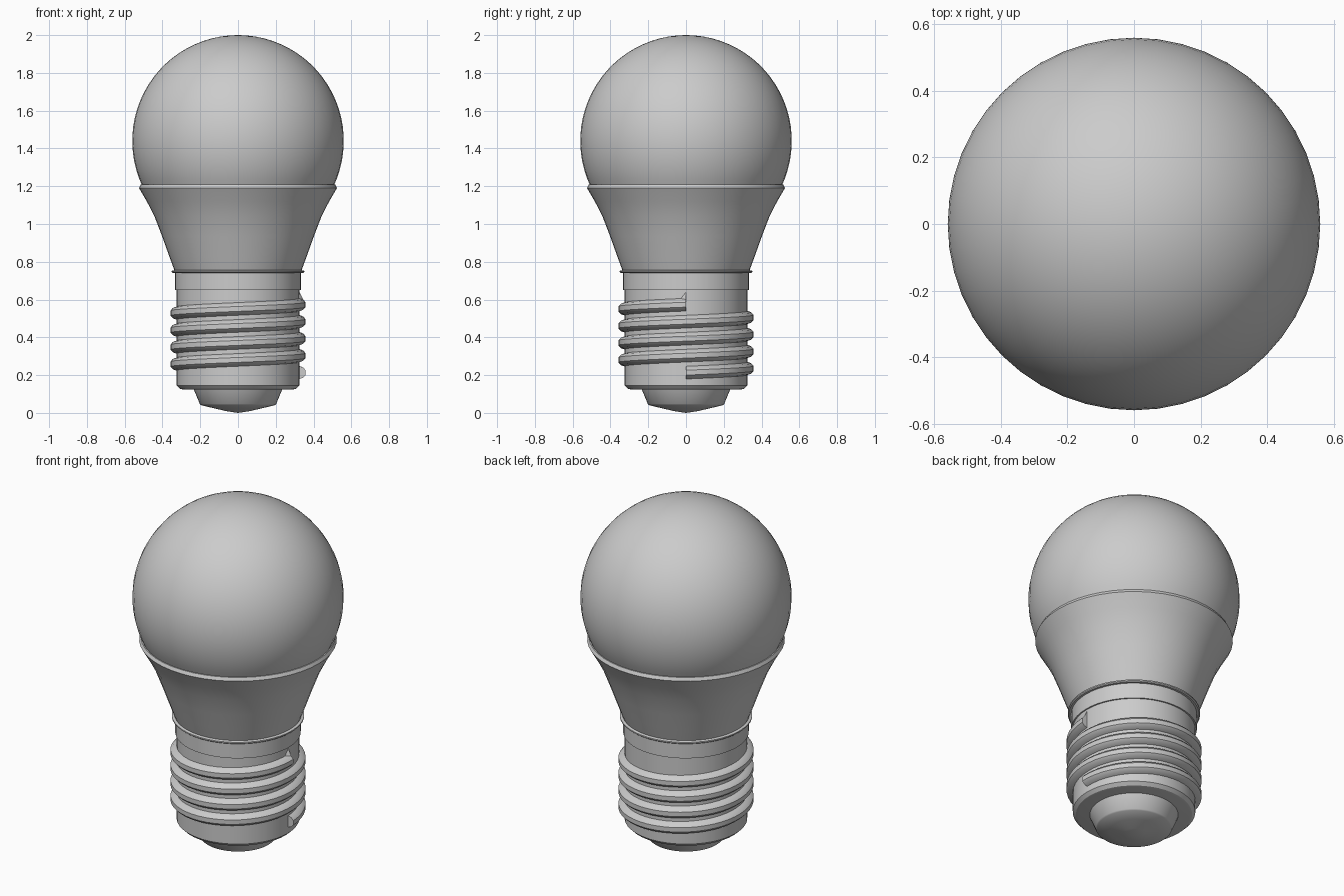
import bpy, math
from math import cos, sin, pi

if "Cube" in bpy.data.objects:
    bpy.data.objects.remove(bpy.data.objects["Cube"])

SEG = 48


def make_object(name, verts, faces, angle=30):
    mesh = bpy.data.meshes.new(name)
    mesh.from_pydata(verts, [], faces)
    mesh.update()
    obj = bpy.data.objects.new(name, mesh)
    bpy.context.collection.objects.link(obj)
    bpy.ops.object.select_all(action='DESELECT')
    obj.select_set(True)
    bpy.context.view_layer.objects.active = obj
    bpy.ops.object.mode_set(mode='EDIT')
    bpy.ops.mesh.select_all(action='SELECT')
    bpy.ops.mesh.normals_make_consistent(inside=False)
    bpy.ops.object.mode_set(mode='OBJECT')
    bpy.ops.object.shade_smooth_by_angle(angle=math.radians(angle))
    return obj


def lathe(name, profile):
    """Revolve (radius, z) points around z; a zero radius becomes a pole."""
    verts, rings, faces = [], [], []
    for r, z in profile:
        n = SEG if r > 0 else 1
        rings.append([len(verts) + i for i in range(n)])
        verts += [(r * cos(2 * pi * i / SEG), r * sin(2 * pi * i / SEG), z)
                  for i in range(n)]
    for a, b in zip(rings, rings[1:]):
        for i in range(SEG):
            j = (i + 1) % SEG
            quad = [a[i % len(a)], a[j % len(a)], b[j % len(b)], b[i % len(b)]]
            faces.append(list(dict.fromkeys(quad)))
    return make_object(name, verts, faces)


# Frosted globe: part of a sphere, closed underneath
R, CZ = 0.56, 1.44
low = math.asin((1.195 - CZ) / R)
arc = [low + (pi / 2 - low) * i / 24 for i in range(24)]
lathe("globe", [(0, 1.195)] + [(R * cos(t), CZ + R * sin(t)) for t in arc]
      + [(0, CZ + R)])

# Flared housing with top rim and bottom flange
lathe("housing", [(0, 0.74), (0.345, 0.74), (0.351, 0.745), (0.351, 0.752),
                  (0.337, 0.756), (0.365, 0.832), (0.402, 0.935),
                  (0.443, 1.042), (0.482, 1.118), (0.524, 1.19),
                  (0.515, 1.208), (0.50, 1.208), (0, 1.20)])

# Neck collar and screw shell
lathe("collar", [(0, 0.65), (0.333, 0.65), (0.333, 0.741), (0, 0.741)])
lathe("screw_shell", [(0, 0.125), (0.295, 0.125), (0.308, 0.128),
                      (0.325, 0.145), (0.325, 0.651), (0, 0.651)])

# Bottom contact
lathe("base_contact", [(0, 0.0), (0.06, 0.009), (0.13, 0.025), (0.195, 0.041),
                       (0.202, 0.047), (0.235, 0.126), (0, 0.126)])

# Helical thread: four turns, starting and ending at +x
TURNS, PITCH, START = 4, 0.09, 0.213
section = [(0.318, -0.036), (0.345, -0.027), (0.358, -0.013), (0.358, 0.013),
           (0.345, 0.027), (0.318, 0.036)]
n, steps = len(section), TURNS * SEG
verts, faces = [], []
for s in range(steps + 1):
    a = 2 * pi * s / SEG
    z = START + PITCH * s / SEG
    verts += [(r * cos(a), r * sin(a), z + dz) for r, dz in section]
for s in range(steps):
    for k in range(n):
        m = (k + 1) % n
        faces.append([s * n + k, s * n + m, (s + 1) * n + m, (s + 1) * n + k])
faces += [list(range(n)), list(range(steps * n, steps * n + n))]
make_object("screw_thread", verts, faces, 40)

# Small wedge where the thread runs out below the collar
make_object("thread_end", [(0.32, -0.035, 0.60), (0.32, 0, 0.60),
                           (0.32, 0, 0.65), (0.345, 0, 0.60)],
            [(0, 1, 2), (0, 3, 1), (1, 3, 2), (0, 2, 3)])
